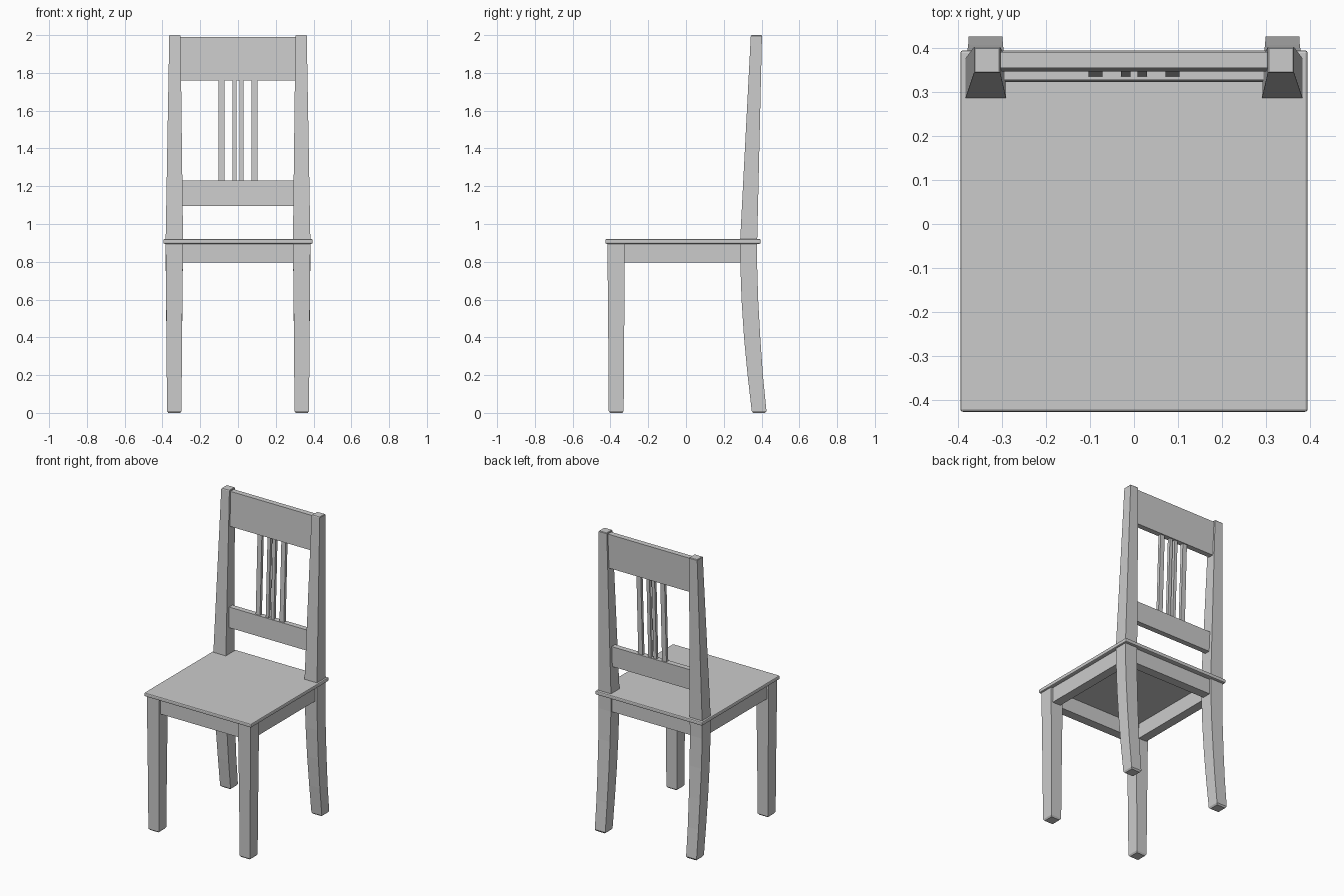
import bpy, bmesh

if "Cube" in bpy.data.objects:
    bpy.data.objects.remove(bpy.data.objects["Cube"])


def add_object(name, bm):
    bmesh.ops.recalc_face_normals(bm, faces=bm.faces[:])
    mesh = bpy.data.meshes.new(name)
    bm.to_mesh(mesh)
    bm.free()
    obj = bpy.data.objects.new(name, mesh)
    bpy.context.collection.objects.link(obj)
    return obj


def loft(name, sections, mirror=False):
    """Skin rectangular sections given as (z, x0, x1, y0, y1)."""
    bm = bmesh.new()
    rings = [[bm.verts.new(p) for p in ((x0, y0, z), (x1, y0, z), (x1, y1, z), (x0, y1, z))]
             for z, x0, x1, y0, y1 in sections]
    for a, b in zip(rings, rings[1:]):
        for i in range(4):
            j = (i + 1) % 4
            bm.faces.new((a[i], a[j], b[j], b[i]))
    bm.faces.new(rings[0])
    bm.faces.new(rings[-1])
    obj = add_object(name, bm)
    if mirror:
        obj.modifiers.new("mirror", "MIRROR").use_clip = False
    return obj


def box(name, x0, x1, y0, y1, z0, z1, mirror=False):
    return loft(name, [(z0, x0, x1, y0, y1), (z1, x0, x1, y0, y1)], mirror)


def leaning(name, x0, x1, z0, z1, inset, mirror=False):
    """Board that follows the lean of the backrest."""
    front = lambda z: 0.355 - 0.036 * (1.99 - z)
    return loft(name, [(z, x0, x1, front(z) + inset, front(z) + 0.036 - inset)
                       for z in (z0, z1)], mirror)


# Seat board with softened edges
seat = box("seat", -0.395, 0.395, -0.427, 0.395, 0.895, 0.92)
bevel = seat.modifiers.new("bevel", "BEVEL")
bevel.width = 0.006
bevel.segments = 2

# Tapered front legs with chamfered feet
loft("front_legs", [
    (0.0, 0.306, 0.369, -0.402, -0.337),
    (0.01, 0.299, 0.376, -0.409, -0.330),
    (0.45, 0.296, 0.379, -0.412, -0.327),
    (0.895, 0.291, 0.383, -0.416, -0.324)], True)

# Back legs: curved below the seat, leaning straight above it
loft("back_legs", [
    (0.0, 0.306, 0.369, 0.355, 0.419),
    (0.01, 0.299, 0.376, 0.348, 0.426),
    (0.2, 0.298, 0.377, 0.326, 0.407),
    (0.4, 0.296, 0.379, 0.307, 0.393),
    (0.6, 0.294, 0.381, 0.294, 0.382),
    (0.8, 0.292, 0.383, 0.287, 0.376),
    (0.92, 0.291, 0.383, 0.287, 0.377),
    (1.996, 0.304, 0.364, 0.343, 0.402),
    (2.0, 0.307, 0.361, 0.346, 0.399)], True)

# Apron rails under the seat
box("side_aprons", 0.31, 0.37, -0.34, 0.31, 0.795, 0.896, True)
box("front_apron", -0.31, 0.31, -0.403, -0.343, 0.795, 0.896)
box("back_apron", -0.31, 0.31, 0.304, 0.364, 0.795, 0.896)

# Backrest rails and slats
leaning("top_rail", -0.31, 0.31, 1.76, 1.99, 0.0)
leaning("lower_back_rail", -0.305, 0.305, 1.095, 1.23, 0.0)
leaning("inner_slats", 0.008, 0.03, 1.22, 1.77, 0.008, True)
leaning("outer_slats", 0.072, 0.104, 1.22, 1.77, 0.008, True)
